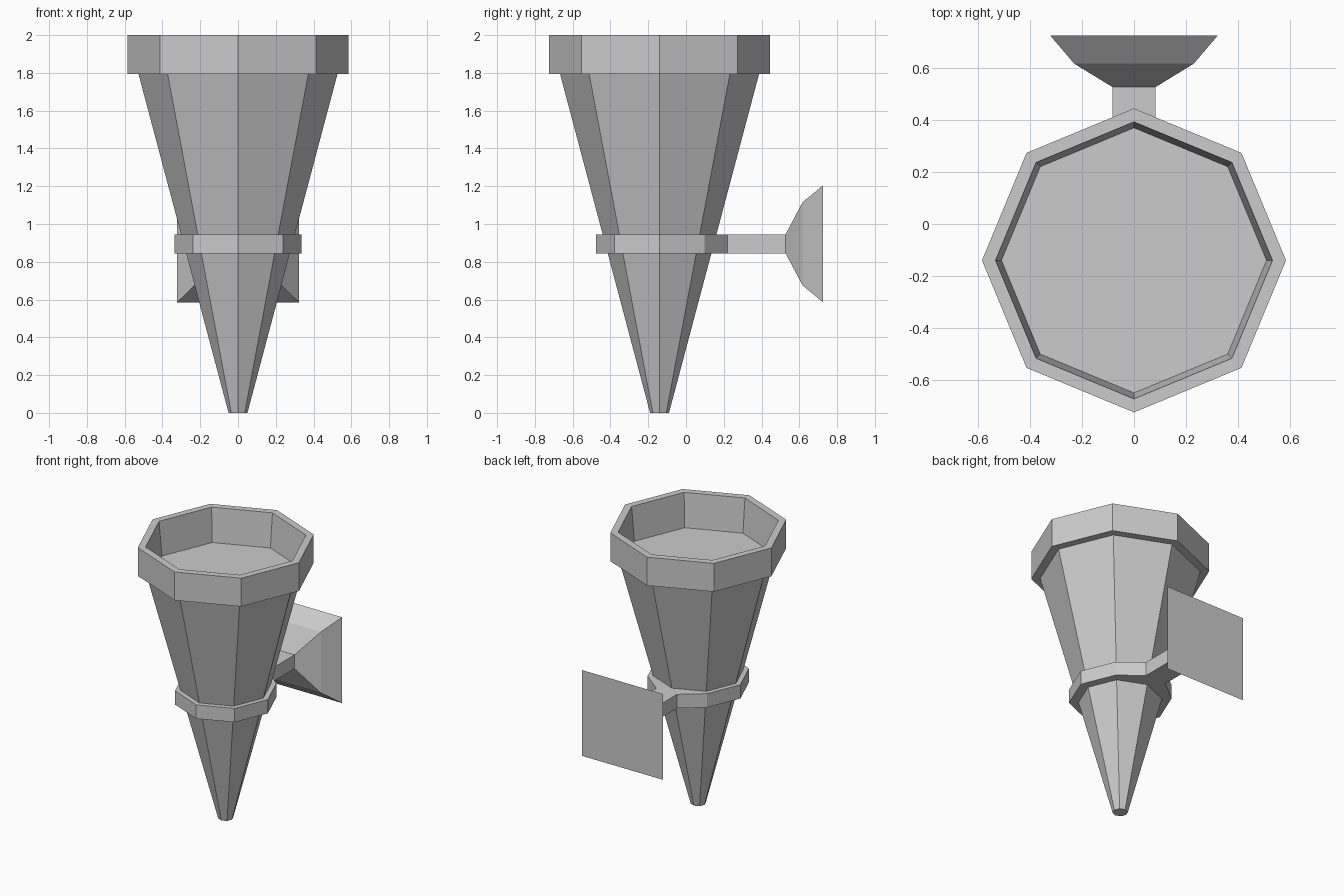
import bpy, bmesh
from math import cos, sin, pi

if "Cube" in bpy.data.objects:
    bpy.data.objects.remove(bpy.data.objects["Cube"])

CY = -0.14            # y of the cone axis
SIDES = 8


def ring_pts(bm, r, z):
    """Octagon of vertices, starting at the back corner (+y)."""
    return [bm.verts.new((r * sin(2 * pi * i / SIDES), CY + r * cos(2 * pi * i / SIDES), z))
            for i in range(SIDES)]


def bridge(bm, a, b, closed=True):
    """Faces between two loops; quads with a shared vertex become triangles."""
    n = len(a)
    for i in range(n if closed else n - 1):
        j = (i + 1) % n
        vs = list(dict.fromkeys((a[i], a[j], b[j], b[i])))
        if len(vs) > 2:
            bm.faces.new(vs)


def finish(bm, name):
    bmesh.ops.recalc_face_normals(bm, faces=bm.faces)
    mesh = bpy.data.meshes.new(name)
    bm.to_mesh(mesh)
    bm.free()
    obj = bpy.data.objects.new(name, mesh)
    bpy.context.collection.objects.link(obj)
    return obj


# Torch cone with thick rim and recessed floor
bm = bmesh.new()
profile = [(0.05, 0), (0.527, 1.795), (0.585, 1.795), (0.585, 2.0), (0.533, 2.0), (0.51, 1.755)]
loops = [ring_pts(bm, r, z) for r, z in profile]
for a, b in zip(loops, loops[1:]):
    bridge(bm, a, b)
bm.faces.new(loops[0])
bm.faces.new(loops[-1])
finish(bm, "torch_cone")

# Wall bracket: collar whose back corner widens into the arm
bm = bmesh.new()
W, Z0, Z1 = 0.083, 0.845, 0.945
outer, inner = [], []
for z in (Z0, Z1):
    octagon = ring_pts(bm, 0.337, z)
    bm.verts.remove(octagon[0])
    left, right = [bm.verts.new((s * W, 0.22, z)) for s in (-1, 1)]
    outer.append([right] + octagon[1:] + [left])
    hole = ring_pts(bm, 0.05 + 0.2657 * z, z)
    inner.append(hole + [hole[0]])
bridge(bm, outer[0], outer[1], closed=False)
for o, i in zip(outer, inner):
    bridge(bm, o, i)
bridge(bm, inner[0], inner[1])

# Arm and flared wall plate: rectangles lofted along y
prev = [outer[0][-1], outer[0][0], outer[1][0], outer[1][-1]]
zc = (Z0 + Z1) / 2
for y, hx, hz in [(0.527, W, 0.05), (0.617, 0.23, 0.22), (0.726, 0.323, 0.31)]:
    rect = [bm.verts.new((sx * hx, y, zc + sz * hz))
            for sx, sz in ((-1, -1), (1, -1), (1, 1), (-1, 1))]
    bridge(bm, prev, rect)
    prev = rect
bm.faces.new(prev)
finish(bm, "wall_bracket")
